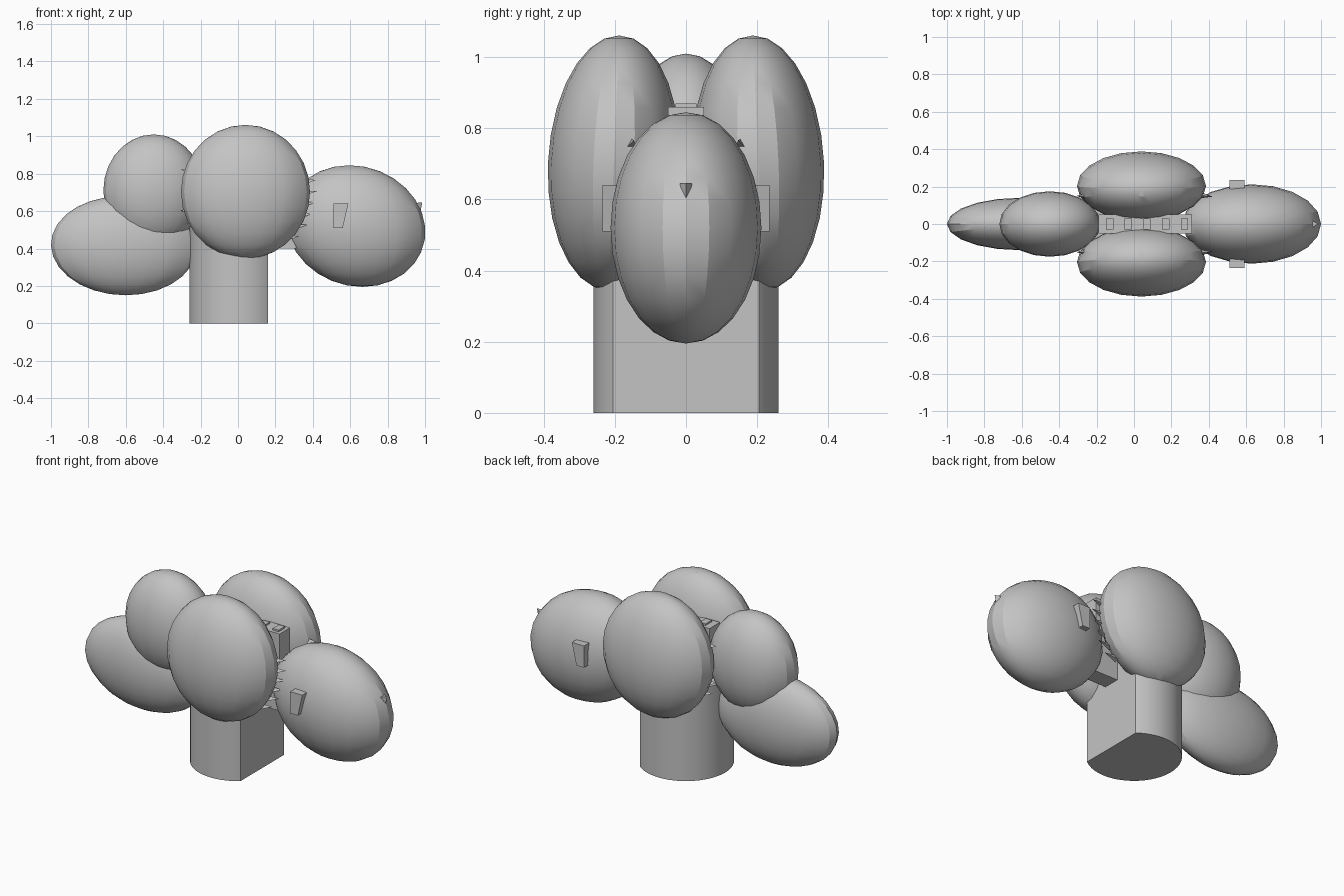
import bpy, bmesh, math
from mathutils import Matrix, Vector

cube = bpy.data.objects.get("Cube")
if cube:
    bpy.data.objects.remove(cube, do_unlink=True)

grey = bpy.data.materials.new("plain_grey")
grey.use_nodes = True
colour = (0.55, 0.55, 0.55, 1)
grey.diffuse_color = colour
grey.node_tree.nodes["Principled BSDF"].inputs["Base Color"].default_value = colour


def finish(name, bm, angle=None):
    bmesh.ops.recalc_face_normals(bm, faces=bm.faces[:])
    mesh = bpy.data.meshes.new(name)
    bm.to_mesh(mesh)
    bm.free()
    mesh.materials.append(grey)
    obj = bpy.data.objects.new(name, mesh)
    bpy.context.collection.objects.link(obj)
    if angle:
        bpy.ops.object.select_all(action="DESELECT")
        obj.select_set(True)
        bpy.context.view_layer.objects.active = obj
        bpy.ops.object.shade_smooth_by_angle(angle=math.radians(angle))


def lobe(name, centre, radii, lean=0, splay=0):
    """Low-poly ellipsoid; lean shears x with height, splay shears y with height."""
    bm = bmesh.new()
    bmesh.ops.create_uvsphere(bm, u_segments=20, v_segments=14, radius=1)
    for v in bm.verts:
        x, y, z = v.co
        v.co = Vector((x * radii[0] + lean * z, y * radii[1] + splay * z, z * radii[2])) + Vector(centre)
    finish(name, bm, 22)


def box(name, low, high):
    bm = bmesh.new()
    low, high = Vector(low), Vector(high)
    place = Matrix.Translation((low + high) / 2) @ Matrix.Diagonal(high - low).to_4x4()
    bmesh.ops.create_cube(bm, size=1, matrix=place)
    finish(name, bm)


def spike(name, base, direction, width, length):
    """Small three-sided thorn."""
    bm = bmesh.new()
    d = Vector(direction).normalized()
    turn = d.to_track_quat("Z", "Y").to_matrix().to_4x4()
    place = Matrix.Translation(Vector(base) + d * length / 2) @ turn
    bmesh.ops.create_cone(bm, cap_ends=True, segments=3, radius1=width, radius2=0,
                          depth=length, matrix=place)
    finish(name, bm)


def plate(name, outline, start_y, end_y):
    """Plate extruded along y from an x-z outline."""
    bm = bmesh.new()
    face = bm.faces.new([bm.verts.new((x, start_y, z)) for x, z in outline])
    new = bmesh.ops.extrude_face_region(bm, geom=[face], use_keep_orig=True)["geom"]
    for v in new:
        if isinstance(v, bmesh.types.BMVert):
            v.co.y = end_y
    finish(name, bm)


# Round trunk with one side sliced flat
bm = bmesh.new()
bmesh.ops.create_cone(bm, cap_ends=True, segments=48, radius1=0.26, radius2=0.26,
                      depth=0.55, matrix=Matrix.Translation((0, 0, 0.275)))
cut = bmesh.ops.bisect_plane(bm, geom=bm.verts[:] + bm.edges[:] + bm.faces[:],
                             plane_co=(0.16, 0, 0), plane_no=(1, 0, 0), clear_outer=True)
bmesh.ops.holes_fill(bm, edges=[e for e in cut["geom_cut"] if isinstance(e, bmesh.types.BMEdge)])
finish("trunk", bm, 30)

# Rounded lobes
lobe("lower_side_lobe", (-0.61, 0, 0.415), (0.39, 0.14, 0.265), lean=-0.01)
lobe("upper_side_lobe", (-0.45, 0, 0.71), (0.27, 0.175, 0.30))
lobe("large_side_lobe", (0.63, 0, 0.52), (0.37, 0.212, 0.325), lean=-0.035)
for side, label in ((-1, "front"), (1, "back")):
    lobe(label + "_lobe", (0.04, side * 0.203, 0.703), (0.345, 0.185, 0.358), splay=-side * 0.015)

# Core between the front and back lobes
box("core", (-0.19, -0.05, 0.4), (0.31, 0.05, 0.86))
for i in range(5):
    x = -0.15 + i * 0.1
    box(f"core_rib_{i + 1}", (x, -0.03, 0.6), (x + 0.04, 0.03, 0.87))

# Small fins and end thorn on the large side lobe
for side, label in ((-1, "front"), (1, "back")):
    plate(label + "_fin", [(0.51, 0.51), (0.56, 0.51), (0.59, 0.64), (0.51, 0.64)],
          side * 0.15, side * 0.235)
spike("end_thorn", (0.965, 0, 0.645), (0.1, 0, -1), 0.02, 0.07)

# Thorns where the lobes meet
for side, label in ((-1, "front"), (1, "back")):
    for i in range(6):
        z = 0.45 + i * 0.06
        x = 0.04 + 0.33 * math.sqrt(1 - ((z - 0.7) / 0.36) ** 2)
        spike(f"{label}_right_thorn_{i + 1}", (x - 0.03, side * 0.155, z),
              (1, -side * 0.1, 0.2), 0.022, 0.085)
    for i, z in enumerate((0.52, 0.59, 0.81)):
        x = 0.04 - 0.33 * math.sqrt(1 - ((z - 0.7) / 0.36) ** 2)
        spike(f"{label}_left_thorn_{i + 1}", (x + 0.03, side * 0.15, z),
              (-1, 0, 0.2), 0.022, 0.065)
